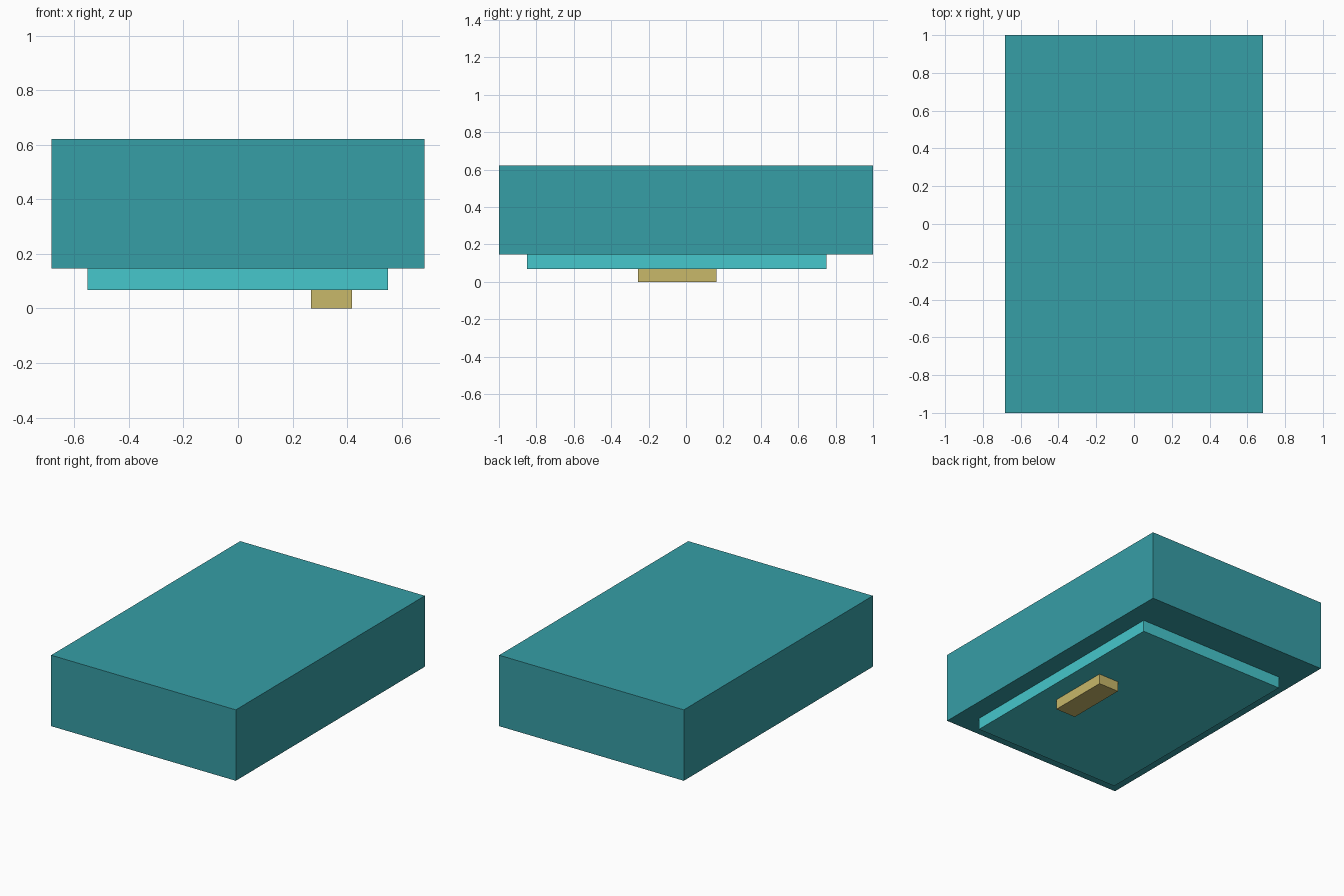
import bpy
from mathutils import Vector

if "Cube" in bpy.data.objects:
    bpy.data.objects.remove(bpy.data.objects["Cube"])


def material(name, rgb):
    m = bpy.data.materials.new(name)
    m.diffuse_color = (*rgb, 1.0)
    m.use_nodes = True
    m.node_tree.nodes["Principled BSDF"].inputs["Base Color"].default_value = m.diffuse_color
    return m


def box(name, low, high, mat):
    """Axis-aligned box between two opposite corners."""
    low, high = Vector(low), Vector(high)
    bpy.ops.mesh.primitive_cube_add(size=1, location=(low + high) / 2)
    ob = bpy.context.object
    ob.name = name
    ob.scale = high - low
    bpy.ops.object.transform_apply(location=False, rotation=False, scale=True)
    ob.data.materials.append(mat)
    return ob


teal = material("teal", (0.037, 0.342, 0.381))
cyan = material("light_cyan", (0.061, 0.571, 0.604))
gold = material("sand_gold", (0.578, 0.479, 0.144))

# Main slab, stepped plate beneath it, and the small off-centre block at the bottom
box("main_body", (-0.684, -1.0, 0.146), (0.684, 1.0, 0.621), teal)
box("under_plate", (-0.552, -0.85, 0.068), (0.55, 0.75, 0.146), cyan)
box("bottom_block", (0.267, -0.257, 0.0), (0.417, 0.162, 0.068), gold)
